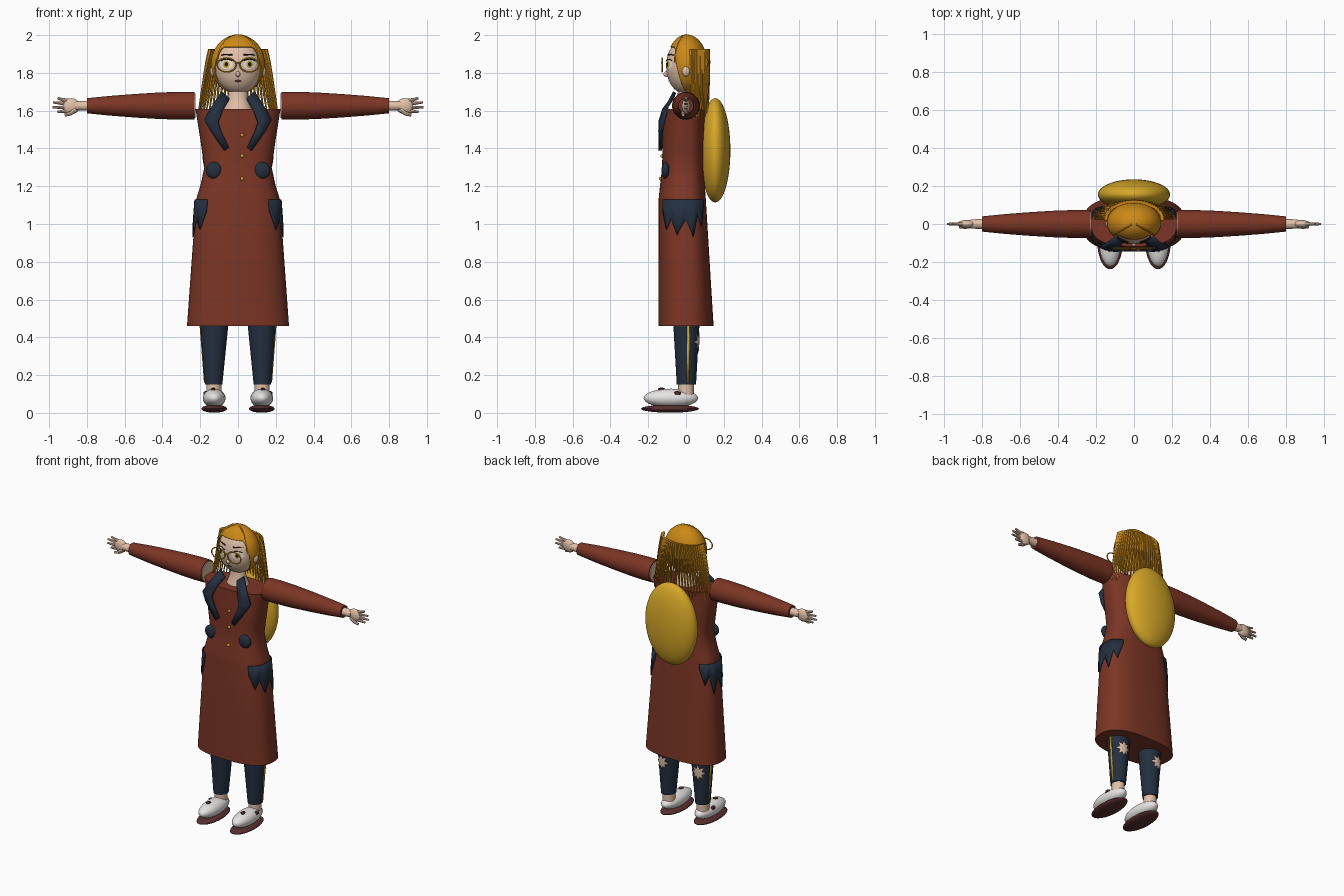
import bpy, bmesh, math, random
from math import sin, cos, radians, pi
from mathutils import Vector, Matrix

random.seed(4)
if "Cube" in bpy.data.objects:
    bpy.data.objects.remove(bpy.data.objects["Cube"])


def material(name, r, g, b):
    m = bpy.data.materials.new(name)
    m.use_nodes = True
    m.diffuse_color = (r, g, b, 1)
    node = next(n for n in m.node_tree.nodes if n.type == 'BSDF_PRINCIPLED')
    node.inputs["Base Color"].default_value = (r, g, b, 1)
    return m


RUST = material("rust cloth", 0.2, 0.036, 0.018)
NAVY = material("navy cloth", 0.017, 0.029, 0.052)
HAIR = material("honey hair", 0.6, 0.25, 0.008)
GOLD = material("gold", 0.68, 0.39, 0.02)
SKIN = material("skin", 0.76, 0.53, 0.39)
WHITE = material("white", 0.82, 0.8, 0.79)
WINE = material("dark wine", 0.1, 0.028, 0.028)
DARK = material("near black", 0.012, 0.008, 0.008)


def finish(name, bm, mat, thick=0):
    bmesh.ops.remove_doubles(bm, verts=bm.verts, dist=1e-5)
    bmesh.ops.recalc_face_normals(bm, faces=bm.faces)
    me = bpy.data.meshes.new(name)
    bm.to_mesh(me)
    bm.free()
    me.materials.append(mat)
    me.shade_smooth()
    me.set_sharp_from_angle(angle=radians(40))
    ob = bpy.data.objects.new(name, me)
    bpy.context.collection.objects.link(ob)
    if thick:
        mod = ob.modifiers.new("thickness", 'SOLIDIFY')
        mod.thickness = thick
        mod.offset = 0
    return ob


def skin_grid(name, grid, mat, wrap=False, thick=0, loop=False):
    """Rows of points joined by quads; wrapped rows make a capped tube."""
    bm = bmesh.new()
    rows = [[bm.verts.new(p) for p in row] for row in grid]
    n = len(rows[0])
    pairs = list(zip(rows, rows[1:])) + ([(rows[-1], rows[0])] if loop else [])
    for a, b in pairs:
        for i in range(n if wrap else n - 1):
            j = (i + 1) % n
            bm.faces.new((a[i], a[j], b[j], b[i]))
    if wrap and not loop:
        bm.faces.new(rows[0])
        bm.faces.new(rows[-1])
    return finish(name, bm, mat, thick)


def ellipsoid(name, centre, radii, mat, seg=32):
    bm = bmesh.new()
    bmesh.ops.create_uvsphere(bm, u_segments=seg, v_segments=seg // 2, radius=1,
                              matrix=Matrix.Translation(centre) @ Matrix.Diagonal((*radii, 1)))
    return finish(name, bm, mat)


def tube(name, pts, r0, r1, mat, loop=False, sides=8):
    pts = [Vector(p) for p in pts]
    n, grid = len(pts), []
    for i, p in enumerate(pts):
        d = pts[(i + 1) % n] - pts[i - 1] if loop else pts[min(i + 1, n - 1)] - pts[max(i - 1, 0)]
        u = d.cross(Vector((0, 1, 0))).normalized()
        v = d.cross(u).normalized()
        r = r0 + (r1 - r0) * i / (n - 1)
        grid.append([p + r * (u * cos(k * 2 * pi / sides) + v * sin(k * 2 * pi / sides))
                     for k in range(sides)])
    return skin_grid(name, grid, mat, wrap=True, loop=loop)


# Coat body: height, half width, front depth, back depth
COAT = [(0.46, 0.27, 0.146, 0.146), (1.13, 0.222, 0.145, 0.105), (1.2, 0.2, 0.138, 0.1),
        (1.3, 0.178, 0.126, 0.096), (1.45, 0.2, 0.125, 0.1), (1.61, 0.225, 0.118, 0.1)]


def coat_point(t, z, off=0.0):
    for lo, hi in zip(COAT, COAT[1:]):
        if z <= hi[0]:
            break
    f = (z - lo[0]) / (hi[0] - lo[0])
    a, front, back = (l + (h - l) * f + off for l, h in zip(lo[1:], hi[1:]))
    c, s, e = cos(t), sin(t), 2 / 2.6
    return (a * math.copysign(abs(c) ** e, c),
            (front if s < 0 else back) * math.copysign(abs(s) ** e, s), z)


levels = [0.46, 0.8, 1.13, 1.16, 1.2, 1.25, 1.3, 1.37, 1.45, 1.53, 1.61]
skin_grid("coat", [[coat_point(k * 2 * pi / 64, z) for k in range(64)] for z in levels],
          RUST, wrap=True)
for i, z in enumerate((1.24, 1.36, 1.47)):
    ellipsoid(f"button_{i}", (0.022, coat_point(-pi / 2, z)[1], z), (0.01, 0.01, 0.01), GOLD, 12)

# Pack on the back
ellipsoid("backpack", (0, 0.155, 1.39), (0.19, 0.08, 0.276), GOLD, 48)

# Head, neck and hair
HC, HR = Vector((0, -0.005, 1.835)), Vector((0.125, 0.1, 0.146))
ellipsoid("head", HC, HR, SKIN, 40)
skin_grid("neck", [[(r * cos(k * pi / 12), r * 0.85 * sin(k * pi / 12), z) for k in range(24)]
                   for z, r in ((1.58, 0.085), (1.63, 0.066), (1.67, 0.052), (1.75, 0.05))],
          SKIN, wrap=True)
ellipsoid("nose", (0, -0.105, 1.793), (0.012, 0.014, 0.014), SKIN, 16)


def on_face(x, z, off):
    q = 1 - (x / HR.x) ** 2 - ((z - HC.z) / HR.z) ** 2
    return (x, HC.y - HR.y * math.sqrt(max(q, 0)) - off, z)


def face_disc(name, x, z, rx, rz, off, mat):
    skin_grid(name, [[on_face(x + rx * s * cos(k * pi / 12), z + rz * s * sin(k * pi / 12), off)
                      for k in range(24)] for s in (1, 0.7, 0.4, 0.1)], mat, wrap=True)


face_disc("mouth", 0, 1.757, 0.02, 0.007, 0.003, WINE)


def on_hair(phi, theta, grow=1.0):
    return (0.14 * grow * sin(phi) * sin(theta), 0.005 - 0.105 * grow * cos(phi) * sin(theta),
            1.845 + 0.155 * cos(theta))


def hairline(phi):
    u = min(max((abs(math.degrees(phi)) - 40) / 50, 0), 1)
    return radians(54 + 116 * u * u * (3 - 2 * u))


angles = [-pi + k * pi / 36 for k in range(73)]
skin_grid("hair_cap", [[on_hair(p, hairline(p) * j / 20) for p in angles] for j in range(21)],
          HAIR, thick=0.006)

# Long strands hanging around the back of the head
COUNT = 30
for i in range(COUNT):
    t = radians(2 + 176 * i / (COUNT - 1))
    end = 1.585 + random.uniform(-0.03, 0.03)
    path = [(w * cos(t), 0.025 + d * sin(t), z) for w, d, z in
            ((0.148, 0.092, 1.925), (0.164, 0.096, 1.86), (0.18, 0.096, 1.77),
             (0.195, 0.094, 1.68), (0.212, 0.092, end))]
    tube(f"hair_strand_{i}", path, 0.0105, 0.004, HAIR, sides=6)

# Glasses bridge
tube("glasses_bridge", [(-0.012, -0.127, 1.85), (0, -0.129, 1.855), (0.012, -0.127, 1.85)],
     0.004, 0.004, GOLD)


def leg_point(side, t, z, off=0.0):
    f = (z - 0.15) / 0.35
    return (side * (0.125 + 0.004 * (1 - f) + (0.046 + 0.031 * f + off) * cos(t)),
            0.002 + (0.051 + 0.02 * f + off) * sin(t), z)


JAG = (1.07, 0.97, 1.03, 0.94, 1.02, 0.93, 1.05, 0.99, 1.1)
# Paired parts
for side, tag in ((1, "left"), (-1, "right")):
    # Sleeve, arm and hand
    for part, rows, mat in (
            ("sleeve", ((0.23, 0.073), (0.3, 0.074), (0.42, 0.07), (0.55, 0.062),
                        (0.68, 0.052), (0.8, 0.04)), RUST),
            ("arm", ((0.224, 0.066), (0.5, 0.05), (0.78, 0.027), (0.86, 0.024)), SKIN)):
        skin_grid(f"{tag}_{part}", [[(side * x, r * cos(k * pi / 16), 1.626 + r * sin(k * pi / 16))
                                     for k in range(32)] for x, r in rows], mat, wrap=True)
    ellipsoid(f"{tag}_palm", (side * 0.882, 0, 1.624), (0.046, 0.021, 0.042), SKIN, 20)
    for i, (x, z) in enumerate(((0.955, 1.667), (0.98, 1.644), (0.983, 1.618), (0.957, 1.593))):
        z0 = 1.65 - 0.017 * i
        tube(f"{tag}_finger_{i}", [(side * 0.89, 0, z0), (side * 0.93, 0, (z0 + z) / 2),
                                   (side * x, 0, z)], 0.012, 0.006, SKIN)
    tube(f"{tag}_thumb", [(side * 0.86, -0.008, 1.605), (side * 0.888, -0.015, 1.585),
                          (side * 0.918, -0.015, 1.576)], 0.014, 0.008, SKIN)

    # Lapel, belt disc and torn pocket
    lapel = [((0.045, -0.075, 1.662), (0.088, -0.06, 1.698)),
             ((0.08, -0.118, 1.605), (0.135, -0.1, 1.625)),
             ((0.105, -0.138, 1.54), (0.178, -0.118, 1.55)),
             ((0.09, -0.138, 1.49), (0.148, -0.13, 1.495)),
             ((0.048, -0.134, 1.405), (0.072, -0.136, 1.388))]
    skin_grid(f"{tag}_lapel", [[(side * x, y, z) for x, y, z in row] for row in lapel],
              NAVY, thick=0.018)
    ellipsoid(f"{tag}_belt_disc", (side * 0.127, -0.108, 1.284), (0.044, 0.022, 0.044), NAVY, 24)
    cols = []
    for k in range(33):
        i, f = min(k // 4, 7), k / 4 - min(k // 4, 7)
        cols.append((radians(-50 + 100 * k / 32), JAG[i] * (1 - f) + JAG[i + 1] * f))
    pocket = [[coat_point(t, 1.13 + (low - 1.13) * s, 0.006) for t, low in cols] for s in (0, 0.5, 1)]
    skin_grid(f"{tag}_torn_pocket", [[(side * x, y, z) for x, y, z in row] for row in pocket],
              NAVY, thick=0.006)

    # Trouser leg with side stripe, torn patch and ankle
    ring = [k * pi / 16 for k in range(32)]
    skin_grid(f"{tag}_trouser_leg", [[leg_point(side, t, z) for t in ring]
                                     for z in (0.15, 0.3, 0.5)], NAVY, wrap=True)
    skin_grid(f"{tag}_trouser_stripe", [[leg_point(side, radians(a), z, 0.003) for a in (2, 8, 14)]
                                        for z in (0.16, 0.3, 0.48)], GOLD, thick=0.003)
    star = []
    for k in range(17):
        r = 1 if k % 2 == 0 else 0.5
        a = k * pi / 8
        star.append((r * cos(a), r * sin(a)))
    skin_grid(f"{tag}_torn_patch", [[leg_point(side, radians(80 + 42 * s * u), 0.375 + 0.055 * s * v, 0.004)
                                     for u, v in star] for s in (0, 0.35, 0.7, 1)], SKIN, thick=0.002)
    skin_grid(f"{tag}_ankle", [[(side * 0.128 + 0.04 * cos(t), 0.042 * sin(t), z) for t in ring]
                               for z in (0.08, 0.17)], SKIN, wrap=True)

    # Shoe
    ellipsoid(f"{tag}_shoe", (side * 0.126, -0.08, 0.078), (0.06, 0.144, 0.05), WHITE)
    ellipsoid(f"{tag}_sole", (side * 0.126, -0.085, 0.022), (0.068, 0.153, 0.021), WINE)
    for i, (dx, y, z) in enumerate(((0.004, -0.13, 0.122), (0.045, -0.045, 0.103))):
        ellipsoid(f"{tag}_shoe_patch_{i}", (side * (0.126 + dx), y, z), (0.016, 0.022, 0.014), WINE, 6)

    # Ear, eye, brow, glasses rim and parted fringe
    ellipsoid(f"{tag}_ear", (side * 0.131, 0, 1.81), (0.018, 0.022, 0.03), SKIN, 16)
    face_disc(f"{tag}_eye", side * 0.062, 1.845, 0.034, 0.026, 0.003, WHITE)
    face_disc(f"{tag}_iris", side * 0.062, 1.845, 0.017, 0.02, 0.005, GOLD)
    face_disc(f"{tag}_pupil", side * 0.062, 1.845, 0.009, 0.012, 0.007, DARK)
    for part, h, drop, r in (("brow", 1.897, 2.5, 0.004), ("lash", 1.872, 8, 0.003)):
        tube(f"{tag}_{part}", [on_face(side * x, h - drop * (x - 0.06) ** 2, 0.003)
                               for x in (0.03, 0.045, 0.06, 0.075, 0.09)], r, r * 0.6, DARK)
    tube(f"{tag}_glasses_rim", [(side * 0.06 + 0.05 * cos(k * pi / 16), -0.127,
                                 1.842 + 0.037 * sin(k * pi / 16)) for k in range(32)],
         0.004, 0.004, GOLD, loop=True)
    tube(f"{tag}_fringe_edge", [on_hair(side * radians(52), radians(6 + 10 * k), 1.005)
                                for k in range(9)], 0.006, 0.004, HAIR)
